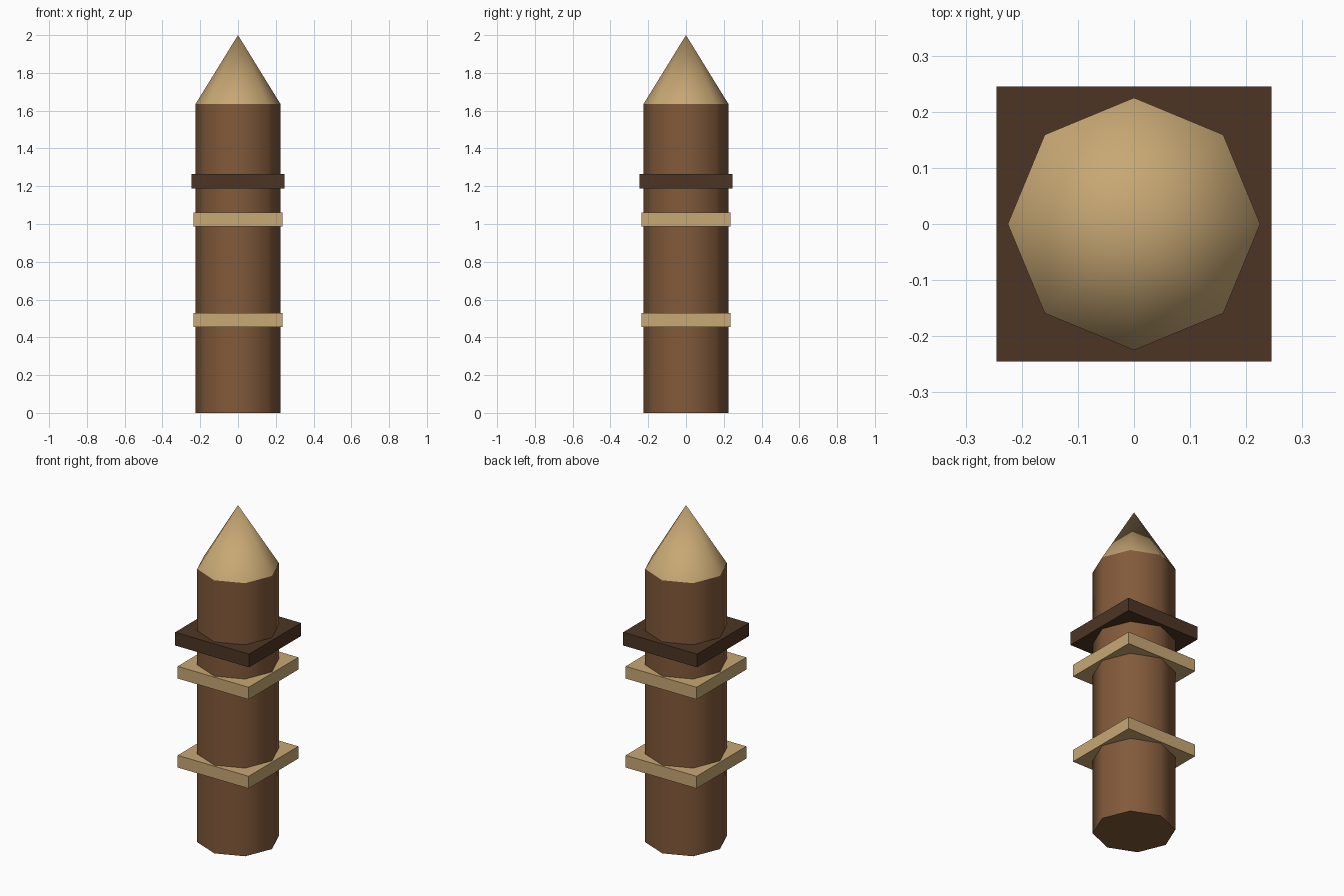
import bpy
import math

if "Cube" in bpy.data.objects:
    bpy.data.objects.remove(bpy.data.objects["Cube"])


def srgb(r, g, b):
    def lin(c):
        c /= 255
        return c / 12.92 if c <= 0.04045 else ((c + 0.055) / 1.055) ** 2.4
    return (lin(r), lin(g), lin(b), 1.0)


def material(name, rgb):
    m = bpy.data.materials.new(name)
    m.diffuse_color = srgb(*rgb)
    m.use_nodes = True
    m.node_tree.nodes["Principled BSDF"].inputs["Base Color"].default_value = m.diffuse_color
    return m


bark = material("brown bark", (130, 90, 58))
pale = material("pale wood", (200, 168, 116))
dark = material("dark wood", (77, 53, 36))

R = 0.225          # corner radius of the octagonal post
Z_TIP = 1.635      # where the sharpened tip starts


def prism(name, r_top, z0, z1, mat):
    """Smooth-shaded eight-sided post section with corners on the axes."""
    bpy.ops.mesh.primitive_cone_add(vertices=8, radius1=R, radius2=r_top,
                                    depth=z1 - z0, location=(0, 0, (z0 + z1) / 2))
    ob = bpy.context.object
    ob.name = name
    ob.data.materials.append(mat)
    bpy.ops.object.shade_smooth_by_angle(angle=math.radians(60))


def band(name, half, z0, z1, mat):
    """Square collar around the post."""
    bpy.ops.mesh.primitive_cube_add(size=1, location=(0, 0, (z0 + z1) / 2))
    ob = bpy.context.object
    ob.name = name
    ob.scale = (2 * half, 2 * half, z1 - z0)
    bpy.ops.object.transform_apply(location=False, rotation=False, scale=True)
    ob.data.materials.append(mat)


# Post and sharpened tip
prism("post", R, 0.0, Z_TIP, bark)
prism("sharpened_tip", 0.0, Z_TIP, 2.0, pale)

# Collars
band("lower_band", 0.235, 0.455, 0.528, pale)
band("middle_band", 0.235, 0.988, 1.061, pale)
band("upper_band", 0.245, 1.187, 1.266, dark)
